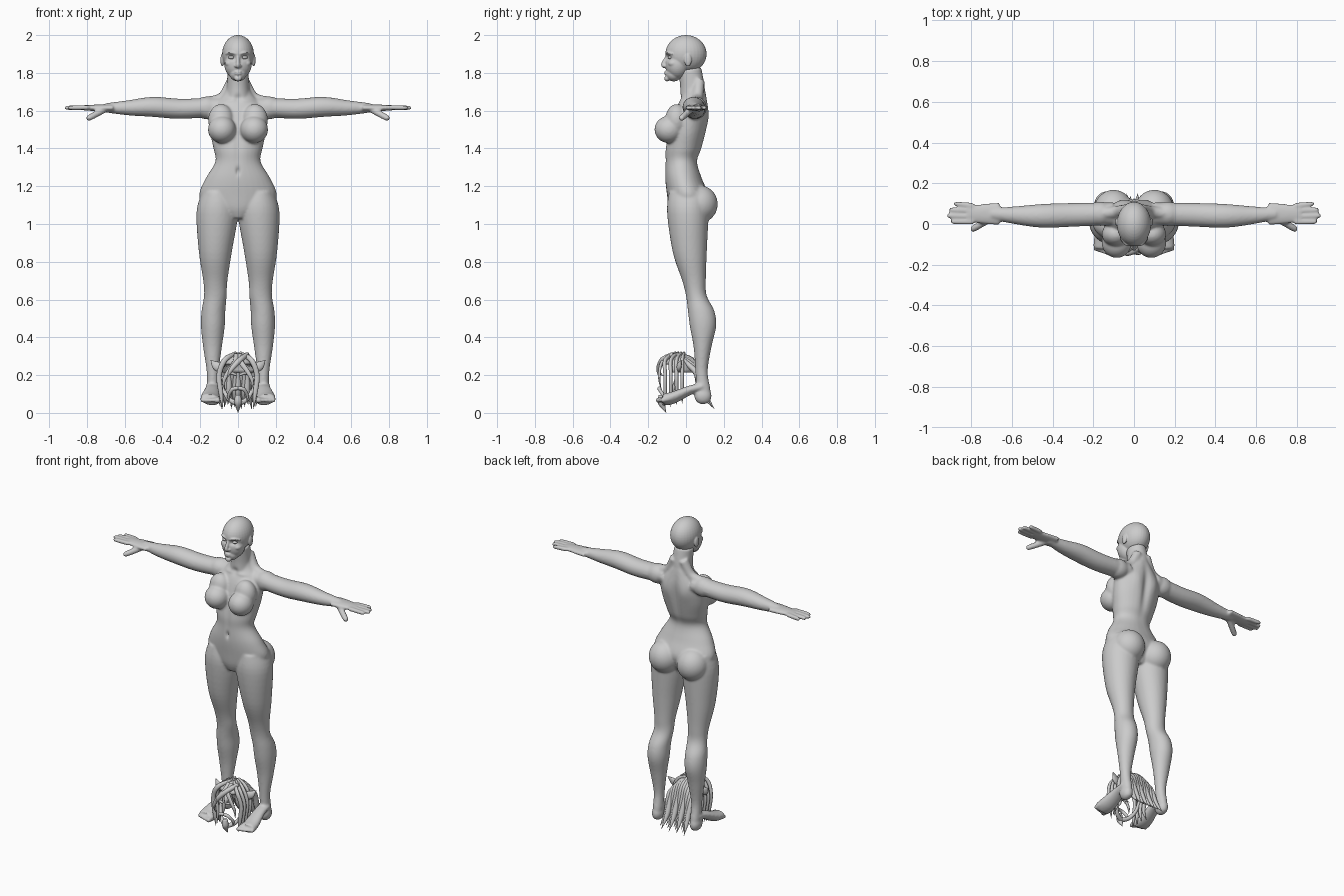
import bpy
import bmesh
from math import cos, sin, pi, exp
from mathutils import Vector, Matrix

if "Cube" in bpy.data.objects:
    bpy.data.objects.remove(bpy.data.objects["Cube"])

grey = bpy.data.materials.new("plain_grey")
grey.use_nodes = True
colour = (.6, .6, .6, 1)
grey.diffuse_color = colour
grey.node_tree.nodes["Principled BSDF"].inputs["Base Color"].default_value = colour
SIDES = (1, -1)


def spline(rows, steps=5):
    """Smooth curve through rows of numbers."""
    rows = [Vector(row) for row in rows]
    last = len(rows) - 1
    smooth = []
    for i in range(last):
        before, start, end, after = rows[max(i - 1, 0)], rows[i], rows[i + 1], rows[min(i + 2, last)]
        for k in range(steps):
            t = k / steps
            bend_in = (end - before) / 2
            bend_out = (after - start) / 2
            rise = end - start
            smooth.append(start + bend_in * t + (3 * rise - 2 * bend_in - bend_out) * t * t
                          + (bend_in + bend_out - 2 * rise) * t * t * t)
    return smooth + [rows[last]]


def skin(bm, rings, sides):
    """Capped tube through rings given as (centre, half axis, half axis)."""
    loops = []
    for centre, across, deep in rings:
        angles = [2 * pi * k / sides for k in range(sides)]
        loops.append([bm.verts.new(centre + across * cos(a) + deep * sin(a)) for a in angles])
    for low, high in zip(loops, loops[1:]):
        for k in range(sides):
            following = (k + 1) % sides
            bm.faces.new((low[k], low[following], high[following], high[k]))
    bm.faces.new(loops[0])
    bm.faces.new(loops[-1])


def column(bm, rows, side=1):
    """Upright tube from rows of height, centre x, half width, front y, back y."""
    rings = []
    for z, x, width, front, back in spline(rows):
        rings.append((Vector((side * x, (front + back) / 2, z)),
                      Vector((width, 0, 0)),
                      Vector((0, (back - front) / 2, 0))))
    skin(bm, rings, 32)


def strand(bm, rows, side=1, flat=1.0, sides=12):
    """Tube along a path of x, y, z, radius."""
    points = spline(rows)
    mirror = Matrix.Diagonal((side, 1, 1))
    rings = []
    for i, point in enumerate(points):
        ahead = points[min(i + 1, len(points) - 1)]
        behind = points[max(i - 1, 0)]
        along = (ahead - behind).to_3d().normalized()
        across = along.cross(Vector((0, 1, .01)))
        across = across.normalized() if across.length > .05 else Vector((1, 0, 0))
        deep = along.cross(across).normalized()
        radius = max(point.w, .001)
        rings.append((mirror @ point.to_3d(), mirror @ across * radius, mirror @ deep * radius * flat))
    skin(bm, rings, sides)


def digit(bm, root, tip, radius, side):
    """Finger or toe with a rounded end."""
    root, tip = Vector(root), Vector(tip)
    rows = []
    for reach, thick in ((0, 1), (.5, 1), (.9, .9), (1, .5)):
        rows.append((*root.lerp(tip, reach), radius * thick))
    strand(bm, rows, side)


def ball(bm, centre, size, side=1):
    x, y, z = centre
    place = Matrix.Translation((side * x, y, z)) @ Matrix.Diagonal((*size, 1))
    bmesh.ops.create_uvsphere(bm, u_segments=32, v_segments=20, radius=1, matrix=place)


def finish(name, bm, voxel=None, relax=8):
    """Turn the parts into one object, fused into a single skin if asked."""
    bmesh.ops.recalc_face_normals(bm, faces=bm.faces)
    mesh = bpy.data.meshes.new(name)
    bm.to_mesh(mesh)
    bm.free()
    obj = bpy.data.objects.new(name, mesh)
    bpy.context.collection.objects.link(obj)
    if voxel:
        fuse = obj.modifiers.new("fuse", "REMESH")
        fuse.mode = "VOXEL"
        fuse.voxel_size = voxel
        soften = obj.modifiers.new("soften", "SMOOTH")
        soften.factor = .5
        soften.iterations = relax
        ready = obj.evaluated_get(bpy.context.evaluated_depsgraph_get())
        obj.data = bpy.data.meshes.new_from_object(ready)
        obj.modifiers.clear()
    obj.data.materials.clear()
    obj.data.materials.append(grey)
    obj.data.shade_smooth()
    return obj


def push(obj, centre, spread, depth):
    """Sculpt softly towards the back (or the front if negative), on both sides."""
    for vert in obj.data.vertices:
        place = Vector((abs(vert.co.x), vert.co.y, vert.co.z)) - Vector(centre)
        distance = sum((p / s) ** 2 for p, s in zip(place, spread))
        vert.co.y += depth * exp(-distance)


# Torso and neck
body = bmesh.new()
column(body, [
    (1.03, 0, .05, -.07, .07), (1.08, 0, .15, -.09, .1), (1.15, 0, .205, -.1, .12),
    (1.24, 0, .172, -.11, .085), (1.33, 0, .12, -.11, .06), (1.4, 0, .13, -.11, .085),
    (1.5, 0, .15, -.09, .11), (1.6, 0, .15, -.06, .12), (1.68, 0, .085, -.02, .11), (1.72, 0, .06, -.02, .1)])
strand(body, [(0, .04, 1.62, .07), (0, .035, 1.72, .06), (0, .02, 1.82, .056)], flat=1.1, sides=32)

for side in SIDES:
    # Legs
    column(body, [
        (1.17, .11, .08, -.09, .12), (1.06, .11, .11, -.1, .12), (.85, .12, .087, -.07, .11),
        (.7, .12, .064, -.02, .105), (.62, .12, .06, 0, .11), (.54, .13, .063, .01, .15),
        (.46, .133, .063, .02, .16), (.35, .135, .05, .04, .135), (.22, .134, .032, .05, .115),
        (.12, .134, .03, .055, .13), (.06, .135, .025, .07, .13)], side)
    # Chest, seat and shoulders
    ball(body, (.085, -.09, 1.5), (.074, .077, .072), side)
    ball(body, (.09, -.05, 1.55), (.068, .06, .085), side)
    ball(body, (.1, .07, 1.105), (.096, .098, .1), side)
    ball(body, (.165, .05, 1.615), (.07, .06, .06), side)
    strand(body, [(.03, .07, 1.76, .03), (.08, .06, 1.67, .03), (.16, .05, 1.645, .03)], side)
    # Arms and palms
    strand(body, [(.1, .05, 1.62, .05), (.3, .045, 1.61, .053), (.45, .04, 1.62, .053),
                  (.58, .043, 1.615, .04), (.7, .05, 1.615, .025)], side, 1.1, 24)
    strand(body, [(.66, .05, 1.615, .02), (.73, .05, 1.615, .018), (.82, .05, 1.615, .014)], side, 2.8, 24)
    # Fingers and thumb
    for k, tip in enumerate((.9, .92, .91, .885)):
        y = .01 + .027 * k
        digit(body, (.79, y, 1.617), (tip, y * 1.1, 1.615), .013, side)
    digit(body, (.7, .03, 1.61), (.8, -.03, 1.555), .018, side)
    # Feet and toes
    ball(body, (.135, .09, .09), (.034, .046, .045), side)
    strand(body, [(.135, .09, .14, .035), (.137, .02, .12, .04),
                  (.145, -.07, .08, .052), (.147, -.12, .07, .05)], side, .6, 24)
    for k in range(5):
        x = .108 + .02 * k
        digit(body, (x, -.09, .075), (x, -.16 + .007 * k, .065), .012 if k else .016, side)

body = finish("body", body, .0065, 9)
# Spine, navel, throat, collarbones and shoulder blades
push(body, (0, .12, 1.5), (.025, .06, .16), -.014)
push(body, (0, -.11, 1.28), (.01, .03, .02), .012)
push(body, (0, -.1, 1.4), (.02, .04, .1), .006)
push(body, (0, -.03, 1.665), (.02, .03, .02), .01)
push(body, (.06, -.04, 1.655), (.05, .03, .01), -.006)
push(body, (.07, .12, 1.56), (.04, .04, .06), .008)

# Head: skull, face, jaw, nose, lips and chin
head = bmesh.new()
ball(head, (0, 0, 1.9), (.084, .109, .1))
ball(head, (0, -.045, 1.845), (.072, .064, .08))
ball(head, (0, -.065, 1.795), (.045, .043, .04))
ball(head, (0, -.1, 1.77), (.02, .015, .015))
strand(head, [(0, -.1, 1.89, .008), (0, -.115, 1.86, .01), (0, -.12, 1.84, .012), (0, -.11, 1.83, .008)])
for z in (1.795, 1.805):
    ball(head, (0, -.105, z), (.02, .01, .006))
for side in SIDES:
    # Nostrils, cheeks, ears and brows
    ball(head, (.012, -.11, 1.836), (.008, .01, .007), side)
    ball(head, (.045, -.065, 1.85), (.025, .03, .02), side)
    ball(head, (.083, .01, 1.868), (.01, .02, .034), side)
    strand(head, [(.01, -.105, 1.9, .005), (.04, -.1, 1.908, .006), (.066, -.07, 1.9, .004)], side)
head = finish("head", head, .004, 4)
# Eye sockets
push(head, (.034, -.1, 1.882), (.02, .03, .013), .015)

eyes = bmesh.new()
for side in SIDES:
    ball(eyes, (.034, -.08, 1.882), (.017, .016, .01), side)
finish("eyes", eyes)

# Hollow cap of the hairpiece lying between the feet
cap = bmesh.new()
ball(cap, (0, -.045, .215), (.095, .085, .1))
face_gap = [v for v in cap.verts if v.co.z < .2 or (v.co.y < -.09 and v.co.z < .25)]
bmesh.ops.delete(cap, geom=face_gap, context="VERTS")
cap = finish("hairpiece_cap", cap)
shell = cap.modifiers.new("thickness", "SOLIDIFY")
shell.thickness = .008

# Locks: long ones behind, sweeping ones over the brow, curls at the sides
hair = bmesh.new()
for k in range(11):
    spread = (k - 5) / 5
    wave = .012 * (k % 3)
    drop = .04 * spread * spread
    strand(hair, [(.03 * spread, -.05, .31, .01), (.07 * spread, .03, .28 - drop, .015),
                  (.08 * spread, .06, .2, .016), (.08 * spread, .1 - wave, .1, .015),
                  (.09 * spread, .15 - wave, .02 + wave, 0)])
for side in SIDES:
    for k in range(4):
        y = -.11 + .03 * k
        strand(hair, [(.01, y / 2, .316, .01), (.07, y, .28, .014), (.1, y, .2, .014),
                      (.09, y, .1, .012), (.08 + .01 * k, y, .02 + .01 * k, 0)], side, .7)
    strand(hair, [(.01, -.08, .31, .012), (.015, -.125, .27, .014), (.05, -.14, .22, .012),
                  (.075, -.14, .17, .009), (.07, -.13, .12, 0)], side, .6)
strand(hair, [(.05, -.07, .31, .012), (.01, -.125, .28, .015), (-.035, -.145, .23, .012), (-.06, -.14, .18, 0)])
finish("hair_locks", hair)

# Pointed ears, moustache, jaw beard, brows and chin beard of the hairpiece
trim = bmesh.new()
for side in SIDES:
    strand(trim, [(.08, -.04, .23, .02), (.115, -.035, .25, .024), (.145, -.02, .28, 0)], side, .5)
    strand(trim, [(0, -.14, .13, .01), (.03, -.14, .125, .01), (.05, -.12, .09, .008), (.045, -.12, .06, 0)], side)
    strand(trim, [(.085, -.05, .19, .008), (.075, -.07, .12, .01), (.045, -.1, .07, .012), (0, -.12, .05, .015)], side)
    strand(trim, [(.01, -.14, .2, .006), (.035, -.14, .21, .008), (.065, -.12, .195, 0)], side)
strand(trim, [(0, -.13, .095, .014), (0, -.13, .06, .02), (0, -.12, .03, .012), (0, -.105, 0, 0)])
finish("beard_and_ears", trim)
